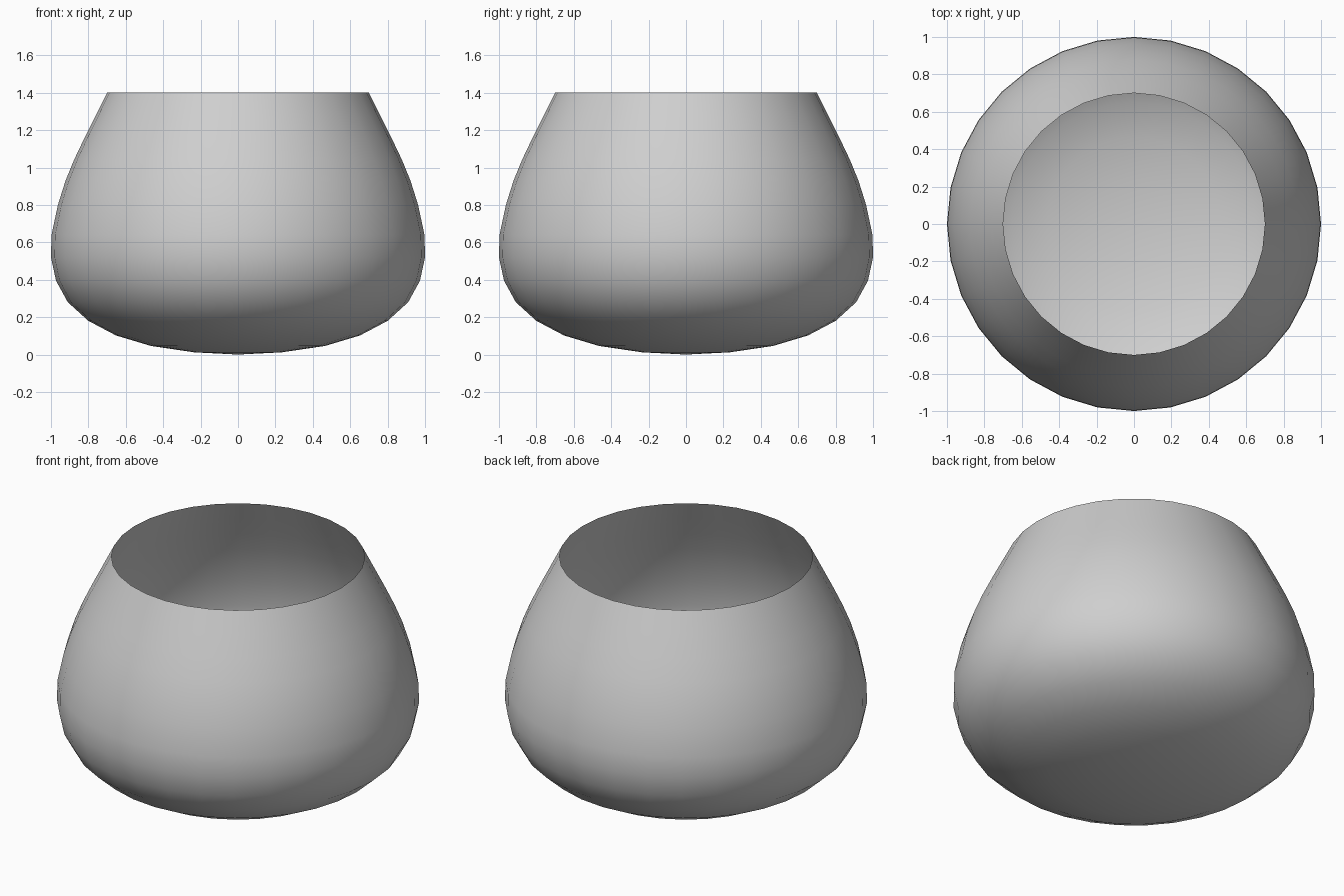
import bpy
import bmesh
import math

cube = bpy.data.objects.get("Cube")
if cube:
    bpy.data.objects.remove(cube, do_unlink=True)

SIDES = 32

# Single plain grey material
grey = bpy.data.materials.new("light grey")
grey.use_nodes = True
colour = (0.62, 0.62, 0.62, 1.0)
grey.diffuse_color = colour
grey.node_tree.nodes["Principled BSDF"].inputs["Base Color"].default_value = colour

# Profile from bottom centre to open rim: (radius, height)
profile = [
    (0.0, 0.0), (0.235, 0.012), (0.465, 0.046), (0.652, 0.102),
    (0.80, 0.18), (0.91, 0.28), (0.973, 0.395), (1.0, 0.52),
    (0.997, 0.64), (0.963, 0.80), (0.922, 0.93), (0.877, 1.04),
    (0.82, 1.16), (0.76, 1.28), (0.70, 1.40),
]

# Thin-walled bowl: revolve the profile around z
bm = bmesh.new()
verts = [bm.verts.new((r, 0, z)) for r, z in profile]
edges = [bm.edges.new(pair) for pair in zip(verts, verts[1:])]
bmesh.ops.spin(bm, geom=verts + edges, cent=(0, 0, 0), axis=(0, 0, 1),
               angle=math.tau, steps=SIDES, use_merge=False)
bmesh.ops.remove_doubles(bm, verts=bm.verts, dist=0.0005)

# Point the faces outward and shade them smooth
bmesh.ops.recalc_face_normals(bm, faces=bm.faces)
bm.faces.ensure_lookup_table()
if min(bm.faces, key=lambda f: f.calc_center_median().z).normal.z > 0:
    bmesh.ops.reverse_faces(bm, faces=bm.faces)
for face in bm.faces:
    face.smooth = True

mesh = bpy.data.meshes.new("bowl")
bm.to_mesh(mesh)
bm.free()
mesh.materials.append(grey)
bowl = bpy.data.objects.new("bowl", mesh)
bpy.context.collection.objects.link(bowl)
